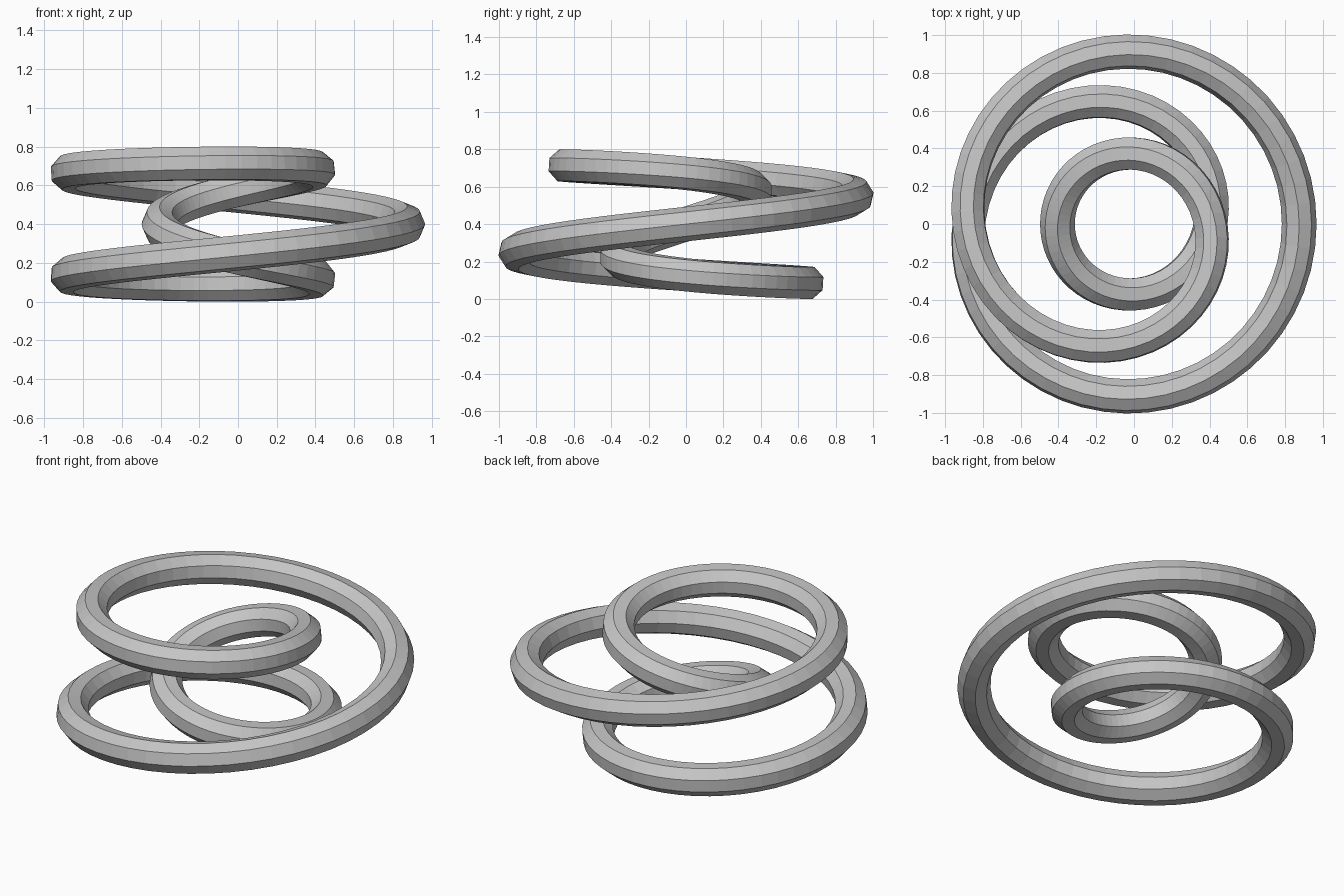
import bpy
import bmesh
from math import sin, cos, tau
from mathutils import Vector

if "Cube" in bpy.data.objects:
    bpy.data.objects.remove(bpy.data.objects["Cube"], do_unlink=True)

RING, SWING, TUBE = 0.64, 0.313, 0.092   # main radius, coil radius, tube radius
TURNS, STEPS, SIDES = 3, 160, 8
CENTRE = Vector((-SWING / 4, 0, 0.4))


def path(p):
    """Closed coil: three turns about z, one turn about the ring."""
    r = RING + SWING * cos(p)
    return Vector((r * cos(TURNS * p), r * sin(TURNS * p), SWING * sin(p)))


def section(bm, p):
    """Octagonal cross-section square to the path, one corner facing outward."""
    here = path(p)
    along = (path(p + 0.001) - path(p - 0.001)).normalized()
    side = along.cross(here).normalized()
    out = side.cross(along)
    ring = []
    for k in range(SIDES):
        a = tau * k / SIDES
        ring.append(bm.verts.new(CENTRE + here + TUBE * (out * cos(a) + side * sin(a))))
    return ring


# Coiled tube
bm = bmesh.new()
rings = [section(bm, tau * i / STEPS) for i in range(STEPS)]
for i, ring in enumerate(rings):
    after = rings[(i + 1) % STEPS]
    for k in range(SIDES):
        n = (k + 1) % SIDES
        bm.faces.new((ring[k], after[k], after[n], ring[n]))
bmesh.ops.recalc_face_normals(bm, faces=bm.faces)

mesh = bpy.data.meshes.new("coiled_tube")
bm.to_mesh(mesh)
bm.free()
tube = bpy.data.objects.new("coiled_tube", mesh)
bpy.context.collection.objects.link(tube)

# Plain grey material
grey = bpy.data.materials.new("light_grey")
grey.use_nodes = True
colour = (0.56, 0.56, 0.56, 1)
grey.diffuse_color = colour
for node in grey.node_tree.nodes:
    if node.type == "BSDF_PRINCIPLED":
        node.inputs["Base Color"].default_value = colour
mesh.materials.append(grey)
